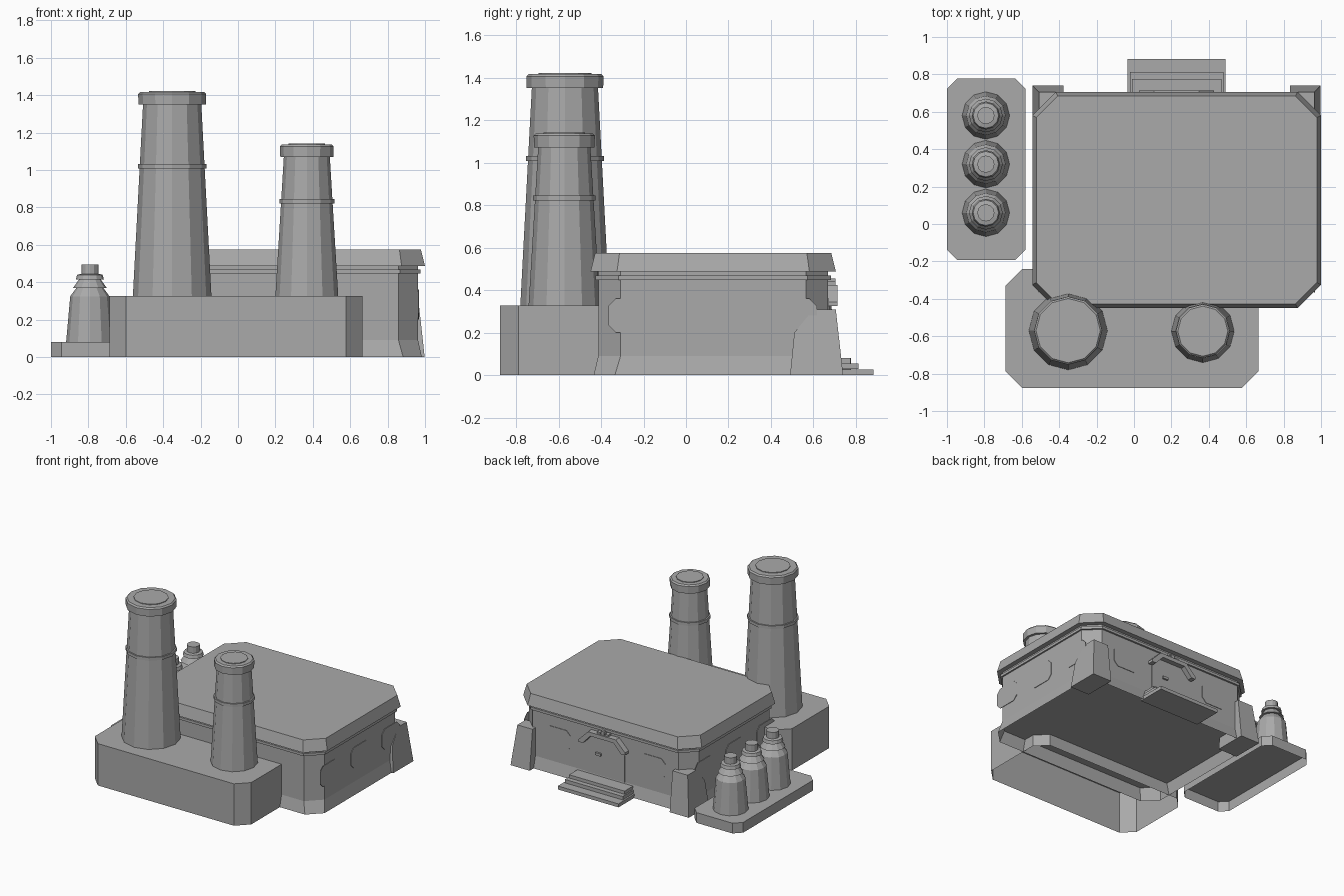
import bpy, bmesh, math
from mathutils import Matrix, Vector

cube = bpy.data.objects.get("Cube")
if cube:
    bpy.data.objects.remove(cube, do_unlink=True)

grey = bpy.data.materials.new("plain_grey")
grey.use_nodes = True
GREY = (0.4, 0.4, 0.4, 1)
grey.diffuse_color = GREY
grey.node_tree.nodes["Principled BSDF"].inputs["Base Color"].default_value = GREY


def finish(name, bm, recalc=True):
    if recalc:
        bmesh.ops.recalc_face_normals(bm, faces=bm.faces)
    mesh = bpy.data.meshes.new(name)
    bm.to_mesh(mesh)
    bm.free()
    mesh.materials.append(grey)
    ob = bpy.data.objects.new(name, mesh)
    bpy.context.collection.objects.link(ob)
    return ob


def octagon(hx, hy, c):
    """Rectangle outline with cut corners, counter-clockwise."""
    return [(hx, c - hy), (hx, hy - c), (hx - c, hy), (c - hx, hy),
            (-hx, hy - c), (-hx, c - hy), (c - hx, -hy), (hx - c, -hy)]


def loft(name, rings, bottom=True):
    """Skin a stack of equal-length 3D rings; the top is capped."""
    bm = bmesh.new()
    rows = [[bm.verts.new(p) for p in ring] for ring in rings]
    n = len(rows[0])
    for a, b in zip(rows, rows[1:]):
        for i in range(n):
            j = (i + 1) % n
            bm.faces.new((a[i], a[j], b[j], b[i]))
    bm.faces.new(rows[-1])
    if bottom:
        bm.faces.new(rows[0][::-1])
    return finish(name, bm, recalc=False)


def slab(name, cx, cy, levels, bottom=True):
    """Cut-corner block; levels are (z, half x, half y, corner cut)."""
    return loft(name, [[(cx + x, cy + y, z) for x, y in octagon(hx, hy, c)]
                       for z, hx, hy, c in levels], bottom)


def turned(name, cx, cy, profile, sides=12):
    """Faceted round part from a (radius, height) profile."""
    step = math.tau / sides
    return loft(name, [[(cx + r * math.cos(i * step), cy + r * math.sin(i * step), z)
                        for i in range(sides)] for r, z in profile])


def box(name, lo, hi):
    bm = bmesh.new()
    lo, hi = Vector(lo), Vector(hi)
    size = hi - lo
    bmesh.ops.create_cube(bm, size=1, matrix=Matrix.Translation((lo + hi) / 2)
                          @ Matrix.Diagonal((*size, 1)))
    return finish(name, bm)


def plate(name, outline, origin, u, depth):
    """Thin panel: outline in (u, z) from origin, pushed out by depth."""
    bm = bmesh.new()
    o, u, d = Vector(origin), Vector(u), Vector(depth)
    rows = [[bm.verts.new(o + u * a + Vector((0, 0, b)) + k * d) for a, b in outline]
            for k in (0, 1)]
    n = len(outline)
    for i in range(n):
        j = (i + 1) % n
        bm.faces.new((rows[0][i], rows[0][j], rows[1][j], rows[1][i]))
    for row in rows:
        bm.faces.new(row)
    return finish(name, bm)


# Main hall: open skirt, floor, walls, trim and roof
CX, CY, HX, HY = 0.228, 0.128, 0.735, 0.541
slab("skirt", CX, CY, [(0, HX + .02, HY + .022, .1), (.09, HX, HY, .105)], bottom=False)
slab("walls", CX, CY, [(.09, HX, HY, .105), (.46, HX, HY, .105)])
slab("lower_trim", CX, CY, [(.448, HX + .012, HY + .014, .11), (.468, HX + .012, HY + .014, .11)])
slab("upper_trim", CX, CY, [(.468, HX, HY, .105), (.49, HX, HY, .105)])
slab("roof", CX, CY, [(.487, .772, .578, .125), (.575, .75, .556, .115)])

# Corner buttresses at the back, leaning outward at the foot
for side, label in ((1, "left"), (-1, "right")):
    profile = [(.49, 0), (.51, .2), (.6, .31), (.705, .31), (.74, 0)]
    bm = bmesh.new()
    inner = [bm.verts.new((CX + side * .605, y, z)) for y, z in profile]
    outer = [bm.verts.new((CX + side * (.77 - .11 * z), y, z)) for y, z in profile]
    for i in range(5):
        j = (i + 1) % 5
        bm.faces.new((inner[i], inner[j], outer[j], outer[i]))
    bm.faces.new(inner)
    bm.faces.new(outer)
    finish("buttress_" + label, bm)

# Windows on both sides and beside the door
pane = octagon(.11, .08, .035)
for side, label in ((1, "left"), (-1, "right")):
    for k in (-1, 0, 1):
        plate(f"window_{label}_{k + 2}", pane, (CX + side * HX, CY - .003 + k * .381, .28),
              (0, 1, 0), (side * .004, 0, 0))
    plate("window_back_" + label, pane, (CX + side * .41, CY + HY, .28),
          (1, 0, 0), (0, .004, 0))

# Door with handle, arched hood and hood ornament
BACK = CY + HY
plate("door", [(-.17, .09), (.17, .09), (.17, .34), (.1, .42), (-.1, .42), (-.17, .34)],
      (CX, BACK, 0), (1, 0, 0), (0, .006, 0))
plate("door_hood", [(-.2, .325), (-.165, .325), (-.1, .395), (.1, .395), (.165, .325),
                    (.2, .325), (.2, .345), (.12, .425), (-.12, .425), (-.2, .345)],
      (CX, BACK, 0), (1, 0, 0), (0, .045, 0))
for k in (-1, 0, 1):
    box(f"hood_ornament_{k + 2}", (CX + k * .035 - .014, BACK, .41),
        (CX + k * .035 + .014, BACK + .035, .455 - .015 * abs(k)))
box("door_handle", (CX + .03, BACK, .245), (CX + .075, BACK + .02, .265))

# Back steps
for i, (half, y, z) in enumerate(((.262, .882, .027), (.25, .812, .055), (.24, .775, .08))):
    box(f"step_{i + 1}", (CX - half, .66, z - .027), (CX + half, y, z))

# Chimney plinth, open underneath
slab("chimney_plinth", -.01, -.558, [(0, .676, .318, .088), (.327, .676, .318, .088)], bottom=False)


def chimney(name, x, y, foot, neck, cap, ring, ring_z, top):
    turned(name + "_shaft", x, y, [(foot, .327), (neck, top - .05)])
    turned(name + "_ring", x, y, [(ring, ring_z), (ring, ring_z + .024)])
    turned(name + "_cap", x, y, [(cap, top - .066), (cap + .002, top - .01), (cap - .008, top)])
    turned(name + "_lid", x, y, [(cap * .69, top - .01), (cap * .69, top + .005)])


chimney("tall_chimney", -.352, -.57, .21, .155, .18, .183, 1.007, 1.417)
chimney("short_chimney", .368, -.573, .168, .122, .142, .147, .822, 1.137)

# Tank pad, open underneath, with three tanks
slab("tank_pad", -.79, .292, [(0, .21, .485, .055), (.08, .21, .485, .055)], bottom=False)
tank = [(.127, .08), (.105, .325), (.072, .37), (.09, .37), (.058, .415),
        (.075, .415), (.068, .44), (.046, .445), (.046, .495)]
for i, y in enumerate((.06, .32, .58)):
    turned(f"tank_{i + 1}", -.792, y, tank)
